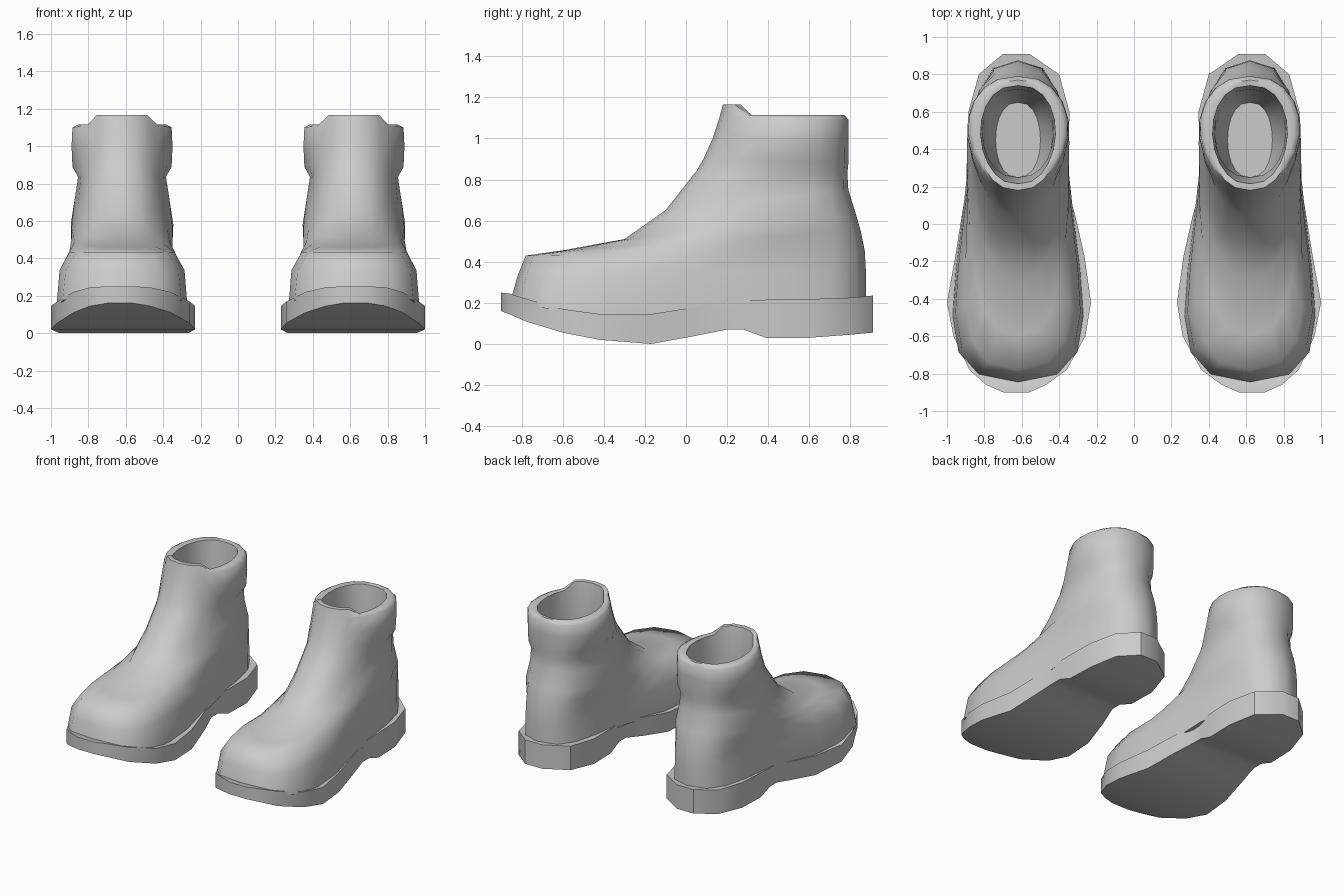
import bpy
import bmesh
import math

SEGMENTS = 20
CENTRE = 0.62

cube = bpy.data.objects.get("Cube")
if cube:
    bpy.data.objects.remove(cube, do_unlink=True)

grey = bpy.data.materials.new("plain grey")
grey.use_nodes = True
colour = (0.6, 0.6, 0.6, 1)
grey.diffuse_color = colour
grey.node_tree.nodes["Principled BSDF"].inputs["Base Color"].default_value = colour

# Sole stations, toe to heel: y, inner x, outer x, bottom z, top z
SOLE = [
    (-.90, .56, .70, .16, .25), (-.86, .47, .79, .145, .245),
    (-.78, .36, .88, .11, .22), (-.60, .26, .965, .055, .17),
    (-.42, .23, 1.0, .02, .145), (-.17, .265, .955, 0, .145),
    (.05, .315, .92, .04, .18), (.20, .36, .895, .07, .21),
    (.28, .36, .895, .07, .213), (.39, .35, .893, .03, .215),
    (.60, .345, .885, .03, .218), (.80, .40, .83, .045, .225),
    (.91, .56, .70, .055, .235),
]

# Upper rings: front y, z, back y, z, then half widths front, middle, back
FOOT = [
    (-.82, .33, .875, .36, .53, .29, .34), (-.78, .43, .87, .45, .42, .27, .34),
    (-.60, .455, .85, .55, .28, .27, .34), (-.30, .51, .83, .62, .22, .27, .32),
    (-.10, .65, .79, .75, .22, .255, .28), (.05, .84, .785, .83, .22, .235, .26),
]
COLLAR = [
    (.085, .90, .79, .88, .20, .265, .28), (.13, 1.0, .79, 1.0, .20, .27, .28),
    (.165, 1.11, .79, 1.09, .20, .265, .27),
]
RIM = [(.18, 1.165, .77, 1.115, .20, .235, .25), (.215, 1.165, .74, 1.11, .18, .20, .20)]
LINING = [
    (.25, .90, .72, .90, .18, .19, .19), (.20, .55, .70, .55, .16, .18, .18),
    (.25, .35, .65, .35, .12, .12, .12),
]


def sole_top(y):
    for a, b in zip(SOLE, SOLE[1:]):
        if y <= b[0]:
            return a[4] + (b[4] - a[4]) * (y - a[0]) / (b[0] - a[0])
    return SOLE[-1][4]


def ring_points(ring, kind):
    """Closed outline between a front and a back point."""
    fy, fz, by, bz, wf, wm, wb = ring
    points = []
    for i in range(SEGMENTS):
        angle = 2 * math.pi * i / SEGMENTS
        s = (1 - math.cos(angle)) / 2
        width = wf * (1 - 2 * s) * (1 - s) + wm * 4 * s * (1 - s) + wb * s * (2 * s - 1)
        sine = math.sin(angle)
        x = math.copysign(abs(sine) ** 0.8, sine) * width
        y = fy + (by - fy) * s
        z = fz + (bz - fz) * s
        if kind == "welt":
            z = sole_top(y) - 0.02
        elif kind == "rim":
            z = fz if y < 0.3 else bz
        points.append((x + CENTRE, y, z))
    return points


def loft(name, rings, side, angle):
    """Skin a list of closed rings, cap both ends and shade the result."""
    bm = bmesh.new()
    loops = [[bm.verts.new((x * side, y, z)) for x, y, z in ring] for ring in rings]
    for low, high in zip(loops, loops[1:]):
        n = len(low)
        for i in range(n):
            j = (i + 1) % n
            bm.faces.new((low[i], low[j], high[j], high[i]))
    bm.faces.new(loops[0])
    bm.faces.new(loops[-1])
    bmesh.ops.recalc_face_normals(bm, faces=bm.faces)
    mesh = bpy.data.meshes.new(name)
    bm.to_mesh(mesh)
    bm.free()
    mesh.materials.append(grey)
    obj = bpy.data.objects.new(name, mesh)
    bpy.context.collection.objects.link(obj)
    bpy.ops.object.select_all(action="DESELECT")
    obj.select_set(True)
    bpy.context.view_layer.objects.active = obj
    bpy.ops.object.shade_smooth_by_angle(angle=math.radians(angle))


for label, side in (("left", 1), ("right", -1)):
    # Thick sole with a raised toe and an arch before the heel
    sections = [[(a, y, lo), (b, y, lo), (b, y, hi), (a, y, hi)]
                for y, a, b, lo, hi in SOLE]
    loft(label + "_sole", sections, side, 40)

    # Upper, padded collar, tongue and hollow lining in one skin
    welt = (-.85, .2, .875, .2, .56, .30, .35)
    rings = [ring_points(welt, "welt")]
    rings += [ring_points(r, "body") for r in FOOT + COLLAR]
    rings += [ring_points(r, "rim") for r in RIM]
    rings += [ring_points(r, "lining") for r in LINING]
    loft(label + "_boot_upper", rings, side, 60)
